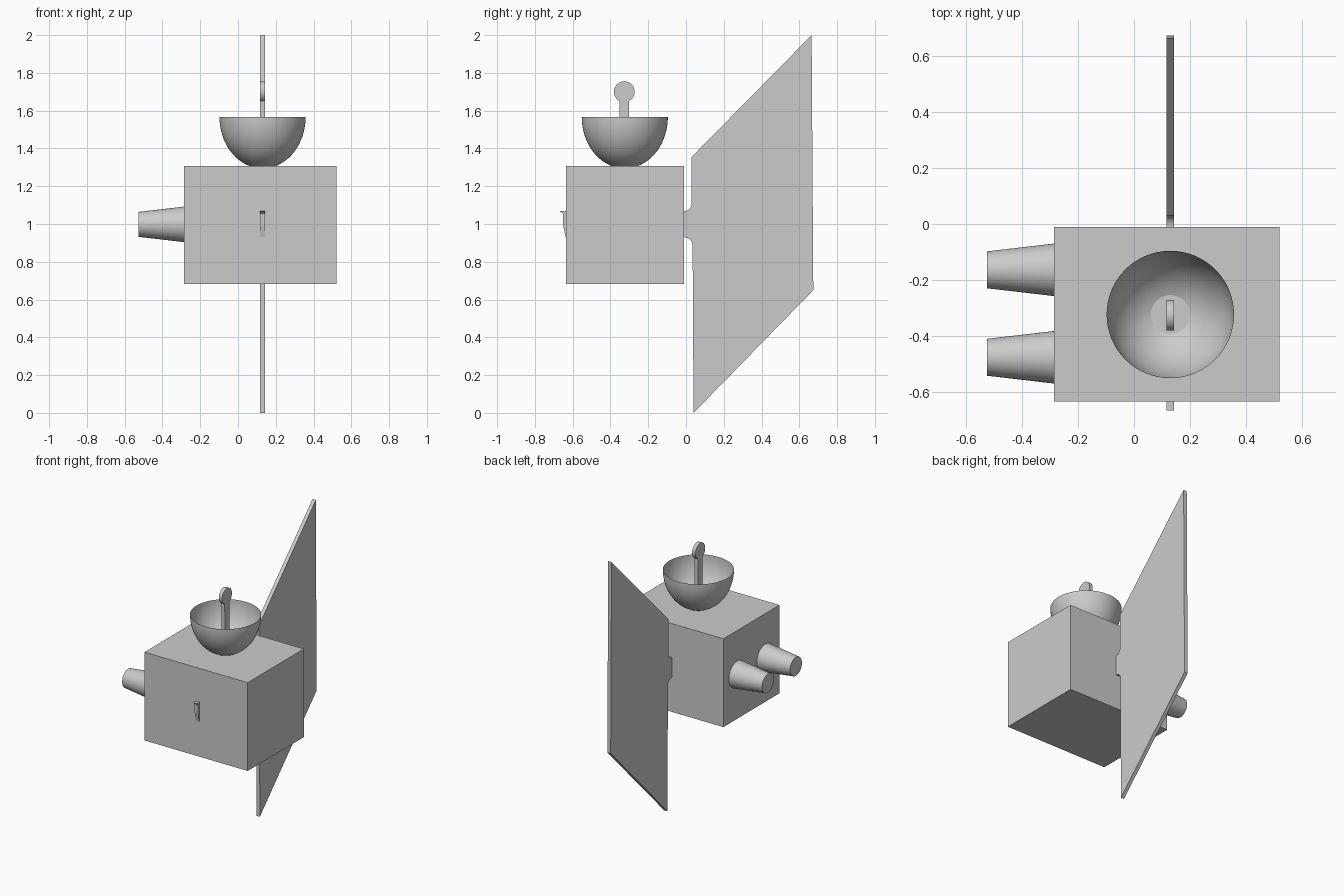
import bpy, bmesh, math
from mathutils import Matrix

cube = bpy.data.objects.get("Cube")
if cube:
    bpy.data.objects.remove(cube, do_unlink=True)

grey = bpy.data.materials.new("light grey")
grey.use_nodes = True
colour = (0.6, 0.6, 0.6, 1)
grey.diffuse_color = colour
grey.node_tree.nodes["Principled BSDF"].inputs["Base Color"].default_value = colour

MID_X, DISH_Y, BOX_TOP, PLATE = 0.13, -0.324, 1.307, 0.026


def finish(name, bm, smooth=False):
    """Turn a bmesh into a named, coloured object."""
    mesh = bpy.data.meshes.new(name)
    bm.to_mesh(mesh)
    bm.free()
    mesh.materials.append(grey)
    obj = bpy.data.objects.new(name, mesh)
    bpy.context.collection.objects.link(obj)
    if smooth:
        bpy.ops.object.select_all(action='DESELECT')
        obj.select_set(True)
        bpy.context.view_layer.objects.active = obj
        bpy.ops.object.shade_smooth_by_angle(angle=math.radians(35))
    return obj


def plate(name, outline, smooth=False):
    """Extrude a (y, z) outline into a thin upright plate."""
    bm = bmesh.new()
    face = bm.faces.new([bm.verts.new((MID_X - PLATE / 2, y, z)) for y, z in outline])
    side = bmesh.ops.extrude_face_region(bm, geom=[face])
    moved = [v for v in side["geom"] if isinstance(v, bmesh.types.BMVert)]
    bmesh.ops.translate(bm, verts=moved, vec=(PLATE, 0, 0))
    bmesh.ops.recalc_face_normals(bm, faces=bm.faces)
    return finish(name, bm, smooth)


def arc(y, z, r, start, end, steps):
    """Points on a circle arc, angles in degrees."""
    angles = [math.radians(start + (end - start) * i / steps) for i in range(steps + 1)]
    return [(y + r * math.cos(a), z + r * math.sin(a)) for a in angles]


# Box body
bm = bmesh.new()
bmesh.ops.create_cube(bm, size=1, matrix=Matrix.Translation((0.118, -0.323, 0.995))
                      @ Matrix.Diagonal((0.807, 0.626, 0.624, 1)))
finish("body", bm)

# Two tapered thrusters on the right side
for name, y in (("front_thruster", -0.477), ("rear_thruster", -0.164)):
    bm = bmesh.new()
    bmesh.ops.create_cone(bm, cap_ends=True, segments=48, radius1=0.094, radius2=0.066,
                          depth=0.24, matrix=Matrix.Translation((-0.406, y, 0.998))
                          @ Matrix.Rotation(-math.pi / 2, 4, 'Y'))
    finish(name, bm, True)

# Open dish, a spun elliptical bowl without a floor
bm = bmesh.new()
RINGS, DEPTH, RADIUS = 14, 0.273, 0.228
low = math.asin(0.26 / DEPTH)
profile = []
for i in range(RINGS + 1):
    a = low * (1 - i / RINGS)
    profile.append(bm.verts.new((MID_X + RADIUS * math.cos(a), DISH_Y,
                                 BOX_TOP + 0.26 - DEPTH * math.sin(a))))
edges = [bm.edges.new(pair) for pair in zip(profile, profile[1:])]
bmesh.ops.spin(bm, geom=profile + edges, cent=(MID_X, DISH_Y, 0), axis=(0, 0, 1),
               angle=math.tau, steps=64, use_merge=True)
bmesh.ops.remove_doubles(bm, verts=bm.verts, dist=0.0001)
for f in bm.faces:
    f.normal_update()
    c = f.calc_center_median()
    if f.normal.x * (c.x - MID_X) + f.normal.y * (c.y - DISH_Y) < 0:
        f.normal_flip()
finish("dish", bm, True)

# Antenna: stalk with a round head
plate("antenna", [(DISH_Y - 0.025, BOX_TOP), (DISH_Y + 0.025, BOX_TOP)]
      + arc(DISH_Y - 0.003, 1.7, 0.055, -62, 242, 36), True)

# Sail panel with a filleted neck that passes through the body
plate("sail_panel", [(-0.667, 1.068), (-0.652, 1.055), (-0.65, 0.99), (-0.637, 0.93)]
      + arc(-0.01, 0.885, 0.045, 90, 0, 8)
      + [(0.04, 0), (0.674, 0.65), (0.665, 2), (0.03, 1.355)]
      + arc(-0.01, 1.108, 0.04, 0, -90, 8))
